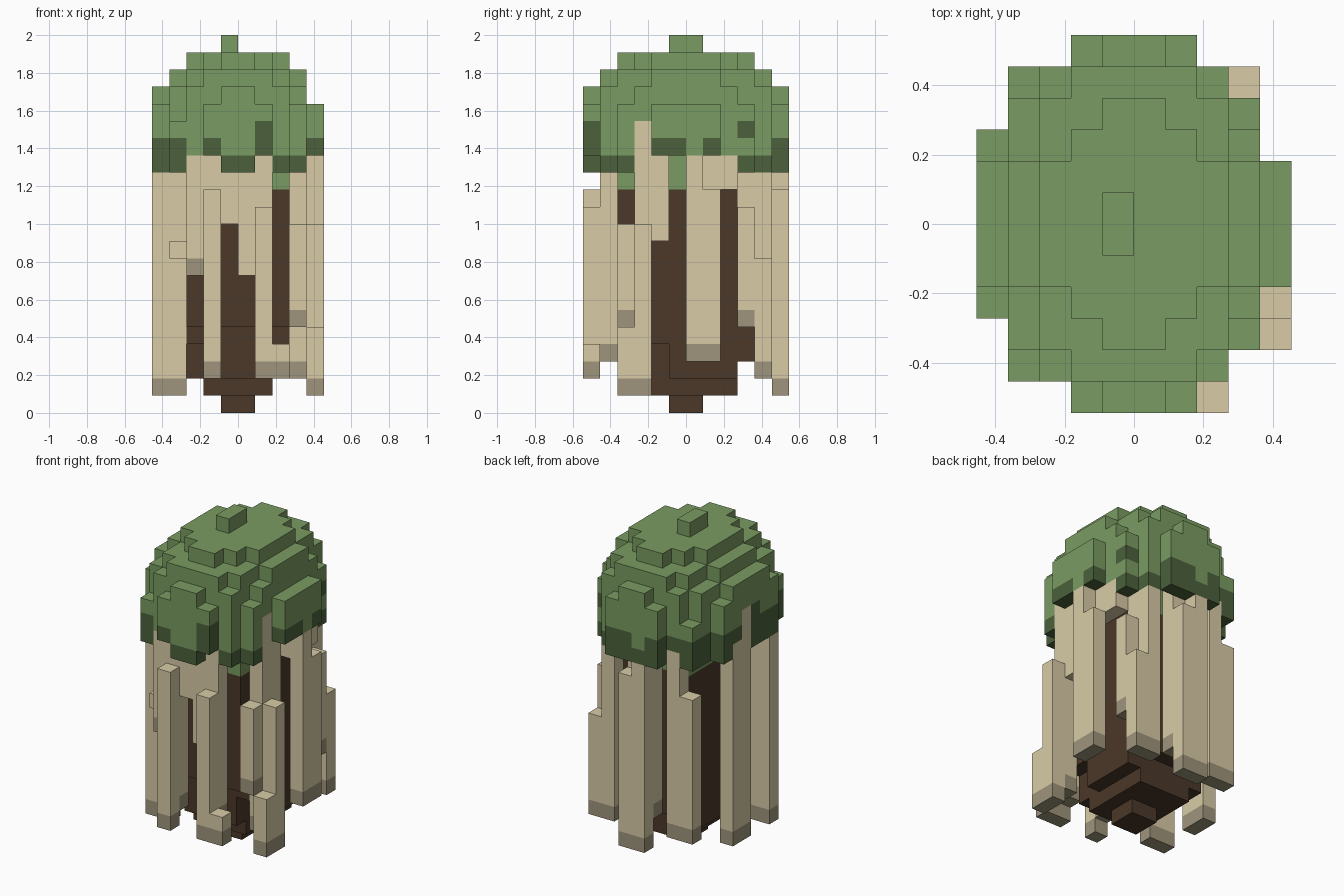
import bpy
import bmesh
from mathutils import Vector

CELL = 1 / 11  # edge length of one cube

cube = bpy.data.objects.get("Cube")
if cube:
    bpy.data.objects.remove(cube, do_unlink=True)


def make_material(name, colour):
    material = bpy.data.materials.new(name)
    material.use_nodes = True
    rgba = (*colour, 1)
    material.diffuse_color = rgba
    material.node_tree.nodes["Principled BSDF"].inputs["Base Color"].default_value = rgba
    return material


leaf = make_material("leaf green", (.193, .33, .122))
leaf_edge = make_material("dark leaf green", (.07, .12, .044))
straw = make_material("straw tan", (.69, .6, .382))
straw_tip = make_material("dull straw", (.345, .3, .2))
bark = make_material("dark brown", (.071, .04, .022))

# Every cube is stored as position -> (part name, material)
cells = {}


def fill(part, material, xs, ys, zs):
    for x in range(*xs):
        for y in range(*ys):
            for z in range(*zs):
                cells[x, y, z] = (part, material)


def strip(x, y, low, top, wide=1, deep=1, tip=True):
    """Vertical hanging strip whose lowest cube is duller."""
    xs, ys = (x, x + wide), (y, y + deep)
    fill("hanging_strips", straw, xs, ys, (low, top))
    if tip:
        fill("hanging_strips", straw_tip, xs, ys, (low, low + 1))


# Core: stepped at the bottom, leafy where it meets the cap
fill("core", bark, (-1, 1), (-1, 1), (0, 1))
fill("core", bark, (-2, 2), (-2, 3), (1, 2))
fill("core", bark, (-2, 2), (-3, 3), (2, 4))
fill("core", bark, (-3, 3), (-1, 3), (2, 4))
fill("core", bark, (-3, 3), (-3, 4), (4, 5))
fill("core", bark, (-3, 3), (3, 4), (3, 4))
fill("core", bark, (-3, 3), (-4, 4), (5, 13))
fill("cap", leaf, (-3, 3), (-4, 4), (13, 15))


# Cap: stacked layers, each with half widths by distance from the middle row
def layer(zs, left, right):
    for z in range(*zs):
        for row, (a, b) in enumerate(zip(left, right)):
            for y in (row, -1 - row):
                fill("cap", leaf, (-a, b), (y, y + 1), (z, z + 1))


layer((15, 17), [5, 5, 5, 4, 4, 2], [5, 5, 4, 4, 3, 2])
layer((17, 18), [5, 5, 5, 4, 3, 2], [5, 5, 4, 4, 3, 2])
layer((18, 19), [5, 5, 4, 4, 3, 1], [4, 4, 4, 3, 3, 1])
layer((19, 20), [4, 4, 3, 3, 2], [4, 4, 3, 3, 2])
layer((20, 21), [3, 3, 2, 1], [3, 3, 2, 1])
fill("cap", leaf, (-1, 0), (-1, 1), (21, 22))


# Drooping lower edge of the cap
def droops(x, y):
    front_lobe = y < -4 and -1 <= x < 1
    left_corner = x > 1 and not -3 <= y < 2
    right_side = x < -3 and not 0 <= y < 2
    return front_lobe or left_corner or right_side or y > 4


rim = [(x, y) for x, y, z in cells if z == 15]
light_rim = [(-3, -5), (4, 0)]
for x, y in rim:
    if (x, y, 14) in cells or (x, y) in light_rim:
        continue
    if droops(x, y):
        cells[x, y, 14] = ("cap", leaf_edge)
    if not droops(x, y) or x < -3 or (y > 4 and x != -1):
        cells[x, y, 15] = ("cap", leaf_edge)

# Dark blotches higher on the cap
for x, y in ((1, -6), (3, 3), (-5, -1)):
    cells[x, y, 16] = ("cap", leaf_edge)

# Front strips
strip(-3, -5, 8, 15)
strip(-1, -5, 11, 14, tip=False)
strip(0, -5, 8, 14, tip=False)
for x, top in ((-2, 13), (1, 12)):
    strip(x, -5, 3, 15)
    strip(x, -6, 2, top)
strip(2, -6, 2, 4)

# Strips on the +x side
strip(3, -4, 5, 11)
strip(3, -3, 2, 17)
strip(4, -4, 1, 5)
strip(4, -3, 1, 11)
strip(3, -2, 10, 15, tip=False)
strip(3, 0, 13, 15, deep=3, tip=False)
strip(4, 0, 3, 15)
strip(4, 1, 3, 13)
strip(2, 3, 12, 15, tip=False)
strip(3, 3, 5, 12)
strip(3, 4, 2, 9)

# Strips on the -x side
strip(-5, -3, 1, 14, wide=2)
strip(-4, -4, 9, 10, tip=False)
strip(-5, 0, 1, 15, deep=2)
strip(-5, 0, 2, 17, tip=False)

# Back strips
strip(-4, 4, 2, 12)
strip(-3, 4, 2, 15)
strip(-1, 4, 3, 15, wide=2)
strip(2, 4, 2, 14)
strip(-1, 5, 1, 14)
strip(0, 5, 1, 13)


# Turn the cubes of one part into a shell of exposed faces
def build(part):
    mesh = bpy.data.meshes.new(part)
    bm = bmesh.new()
    corners = {}
    slots = []
    axes = [Vector(a) for a in ((1, 0, 0), (0, 1, 0), (0, 0, 1))]

    def corner(point):
        key = tuple(round(c) for c in point)
        if key not in corners:
            corners[key] = bm.verts.new(Vector(key) * CELL)
        return corners[key]

    for position, (owner, material) in cells.items():
        if owner != part:
            continue
        if material not in slots:
            slots.append(material)
        base = Vector(position)
        for i, axis in enumerate(axes):
            u, v = axes[(i + 1) % 3], axes[(i + 2) % 3]
            for side in (1, -1):
                if tuple(int(c) for c in base + axis * side) in cells:
                    continue
                start = base + axis * max(side, 0)
                loop = [start, start + u, start + u + v, start + v][::side]
                face = bm.faces.new([corner(p) for p in loop])
                face.material_index = slots.index(material)
    # Merge coplanar squares of one colour
    bmesh.ops.dissolve_limit(bm, angle_limit=.01, verts=bm.verts[:],
                             edges=bm.edges[:], delimit={'MATERIAL'})
    bm.to_mesh(mesh)
    bm.free()
    for material in slots:
        mesh.materials.append(material)
    bpy.context.collection.objects.link(bpy.data.objects.new(part, mesh))


for part in ("core", "hanging_strips", "cap"):
    build(part)
